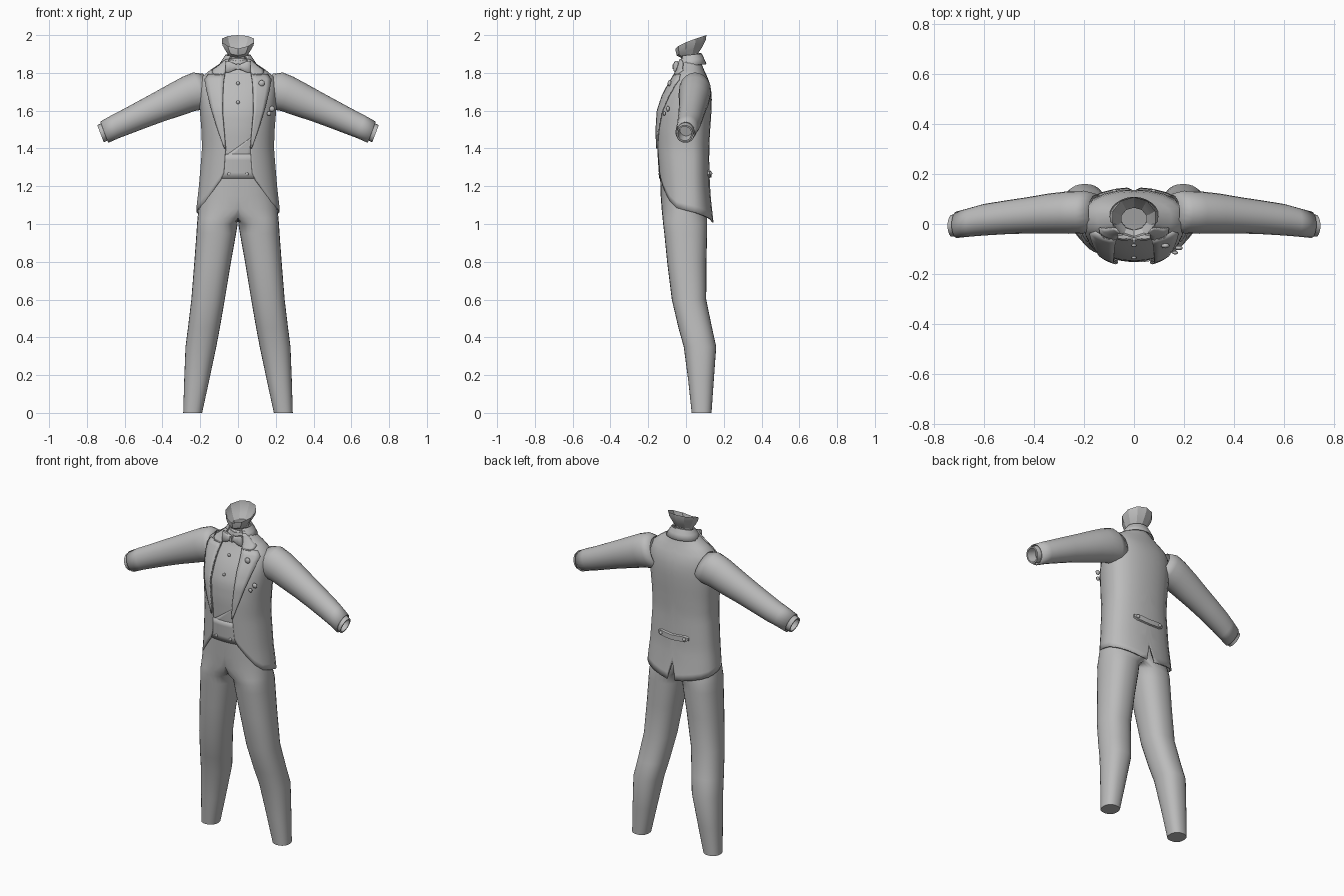
import bpy, bmesh, math
from mathutils import Vector, Matrix

if "Cube" in bpy.data.objects:
    bpy.data.objects.remove(bpy.data.objects["Cube"])

grey = bpy.data.materials.new("cloth_grey")
grey.diffuse_color = (0.5, 0.5, 0.5, 1)
grey.use_nodes = True
grey.node_tree.nodes["Principled BSDF"].inputs["Base Color"].default_value = grey.diffuse_color


def lerp(table, t):
    """Piecewise linear lookup: rows of (key, values...)."""
    if t <= table[0][0]:
        return table[0][1:]
    for a, b in zip(table, table[1:]):
        if t <= b[0]:
            k = (t - a[0]) / (b[0] - a[0])
            return tuple(p + (q - p) * k for p, q in zip(a[1:], b[1:]))
    return table[-1][1:]


def finish(name, bm, mirror=False, thick=0, angle=50):
    bmesh.ops.remove_doubles(bm, verts=bm.verts, dist=0.0003)
    bmesh.ops.recalc_face_normals(bm, faces=bm.faces)
    me = bpy.data.meshes.new(name)
    bm.to_mesh(me)
    bm.free()
    ob = bpy.data.objects.new(name, me)
    bpy.context.collection.objects.link(ob)
    me.materials.append(grey)
    bpy.context.view_layer.objects.active = ob
    ob.select_set(True)
    bpy.ops.object.shade_smooth_by_angle(angle=math.radians(angle))
    ob.select_set(False)
    if mirror:
        m = ob.modifiers.new("mirror", 'MIRROR')
        m.use_mirror_merge = True
    if thick:
        s = ob.modifiers.new("thickness", 'SOLIDIFY')
        s.thickness, s.offset = thick, -1
    return ob


def grid(rows, closed=False, caps=()):
    """Skin a list of point rows."""
    bm = bmesh.new()
    vs = [[bm.verts.new(p) for p in r] for r in rows]
    n = len(rows[0])
    for a, b in zip(vs, vs[1:]):
        for i in range(n if closed else n - 1):
            j = (i + 1) % n
            bm.faces.new((a[i], a[j], b[j], b[i]))
    for c in caps:
        bm.faces.new(vs[c])
    return bm


def power(v, e):
    return math.copysign(abs(v) ** e, v)


# Torso sections: height, half width, front y, back y
TORSO = [(1.0, .228, -.13, .147), (1.1, .22, -.135, .135), (1.2, .208, -.143, .125),
         (1.4, .192, -.157, .122), (1.5, .195, -.162, .128), (1.6, .203, -.157, .135),
         (1.68, .207, -.128, .137), (1.74, .205, -.095, .128), (1.785, .19, -.066, .11),
         (1.82, .14, -.048, .093), (1.85, .095, -.042, .082), (1.88, .066, -.038, .074)]
# Front opening half width by height
EDGE = [(1.2, .08), (1.4, .066), (1.6, .083), (1.75, .078), (1.82, .065), (1.88, .046)]
N, CY = 2.3, .02


def torso(theta, z, off=0.0):
    """Point on the torso; theta 0 is the front, pi the back."""
    a, f, b = lerp(TORSO, z)
    s, c = power(math.sin(theta), 2 / N), power(math.cos(theta), 2 / N)
    return Vector(((a + off) * s, CY - (CY - f + off) * c if c > 0 else CY - (b - CY + off) * c, z))


def angle_at(x, z):
    return math.asin(min(1, (x / lerp(TORSO, z)[0]) ** (N / 2)))


def on_front(x, z, off=0.0):
    p = torso(angle_at(abs(x), z), z, off)
    return Vector((math.copysign(p.x, x), p.y, z))


# Jacket body: cutaway fronts, dipping back hem, centre vent
HEM = [(0, 1.27), (.03, 1.23), (.1, 1.18), (.2, 1.12), (.3, 1.085), (.5, 1.062),
       (.8, 1.03), (.97, 1.008), (1, 1.12)]
cols = [0, .015, .03, .06, .1, .15, .2, .25, .3, .4, .5, .6, .7, .8, .9, .97, 1]
rows = []
for i in range(25):
    row = []
    for f in cols:
        zb = lerp(HEM, f)[0]
        z = zb + (1.88 - zb) * i / 24
        t0 = angle_at(lerp(EDGE, z)[0], z)
        row.append(torso(t0 + (math.pi - t0) * f, z))
    rows.append(row)
finish("jacket_body", grid(rows), mirror=True, thick=.008)

# Lapels lying on the chest, and collar wings above the notch
LAPEL = [(1.4, .07), (1.5, .105), (1.6, .135), (1.7, .16), (1.77, .172), (1.795, .15)]
WING = [(1.79, .118), (1.812, .14), (1.83, .11), (1.87, .062)]
for name, tab, steps in (("lapels", LAPEL, 14), ("collar_wings", WING, 6)):
    rows = []
    for i in range(steps + 1):
        z = tab[0][0] + (tab[-1][0] - tab[0][0]) * i / steps
        e, w = lerp(EDGE, z)[0] - .003, lerp(tab, z)[0]
        rows.append([on_front(e + (w - e) * k / 4, z, .008) for k in range(5)])
    finish(name, grid(rows), mirror=True, thick=.008)

# Jacket collar round the neck
rows = []
for z, r, dy in ((1.835, .102, .0), (1.865, .083, .003), (1.89, .066, .005), (1.885, .056, .005)):
    rows.append([(r * math.sin(t), .022 + dy - r * .85 * math.cos(t), z + .012 * (1 - math.cos(t)) / 2)
                 for t in [.65 + (2 * math.pi - 1.3) * k / 20 for k in range(21)]])
finish("jacket_collar", grid(rows), thick=.004)

# Shirt front and waistband behind the opening
def front_panel(name, z0, z1, w, off, steps):
    rows = []
    for i in range(steps + 1):
        z = z0 + (z1 - z0) * i / steps
        ww = min(w, lerp(TORSO, z)[0] * .9)
        rows.append([on_front(ww * k / 6, z, off) for k in range(-6, 7)])
    return finish(name, grid(rows), thick=.006)


front_panel("shirt_front", 1.3, 1.875, .105, -.012, 18)
front_panel("waistband", 1.24, 1.37, .1, -.004, 4)

# Crossed waistcoat edges below the shirt
rows = []
for i in range(9):
    z = 1.36 + .1 * i / 8
    x1 = .08
    x0 = -.07 + .145 * i / 8
    rows.append([on_front(x0 + (x1 - x0) * k / 4, z, -.005) for k in range(5)])
finish("waistcoat_fold", grid(rows), thick=.005)


# Buttons and lapel ornaments
def button(name, x, z, r, off):
    bm = bmesh.new()
    bmesh.ops.create_uvsphere(bm, u_segments=10, v_segments=6, radius=r)
    bmesh.ops.transform(bm, matrix=Matrix.Translation(on_front(x, z, off)) @ Matrix.Diagonal((1, .6, 1, 1)), verts=bm.verts)
    finish(name, bm)


for k, (x, z) in enumerate(((0, 1.745), (0, 1.645), (-.048, 1.265), (.048, 1.265))):
    button(f"button_{k}", x, z, .01, -.006)
for k, (x, z, r) in enumerate(((.118, 1.745, .017), (.17, 1.61, .015), (.155, 1.585, .012))):
    button(f"ornament_{k}", x, z, r, .012)


# Trousers: leg sections height, inner x, outer x, front y, back y
LEGS = [(0, .19, .29, .03, .135), (.17, .153, .285, .012, .147), (.35, .115, .278, -.012, .16),
        (.45, .096, .265, -.04, .138), (.6, .07, .247, -.075, .107), (.8, .037, .231, -.1, .108),
        (.95, .01, .22, -.115, .112), (1.0, .002, .217, -.121, .112), (1.03, -.05, .214, -.124, .112),
        (1.08, -.16, .21, -.129, .112), (1.15, -.198, .2, -.134, .11), (1.28, -.18, .18, -.138, .1)]
rows = []
for z, x0, x1, y0, y1 in LEGS:
    ring = []
    for k in range(28):
        t = 2 * math.pi * k / 28
        ring.append((max(0, (x0 + x1) / 2 + (x1 - x0) / 2 * power(math.cos(t), .87)),
                     (y0 + y1) / 2 + (y1 - y0) / 2 * power(math.sin(t), .87), z))
    rows.append(ring)
bm = grid(rows, closed=True, caps=(0,))
inner = [f for f in bm.faces if all(v.co.x < 1e-4 for v in f.verts)]
bmesh.ops.delete(bm, geom=inner, context='FACES')
finish("trousers", bm, mirror=True)


# Sleeves and cuffs: rings across the arm axis (x, y, z, radius y, radius z)
def tube(name, secs, tilt, caps=(), thick=0):
    rows = []
    for x, y, z, ry, rz in secs:
        rows.append([(x - tilt * rz * math.sin(t) * -1, y + ry * math.cos(t), z + rz * math.sin(t))
                     for t in [2 * math.pi * k / 20 for k in range(20)]])
    finish(name, grid(rows, closed=True, caps=caps), mirror=True, thick=thick)


tube("sleeves", [(.15, .045, 1.71, .075, .085), (.2, .048, 1.706, .085, .096), (.26, .046, 1.689, .085, .09),
                 (.34, .042, 1.654, .08, .083), (.42, .035, 1.619, .073, .075), (.5, .028, 1.583, .068, .069),
                 (.6, .017, 1.537, .063, .062), (.65, .008, 1.515, .058, .059), (.708, -.003, 1.486, .053, .056)],
     .38, thick=.006)
tube("shirt_cuffs", [(.66, .004, 1.509, .048, .047), (.728, -.007, 1.478, .044, .045),
                     (.728, -.007, 1.478, .036, .037), (.68, .001, 1.5, .034, .034)], .38, caps=(3,))

# Shirt collar, neck and the open jaw shell
def ring_rows(secs, n=16):
    """Rings: centre y, half width, half depth, front z, back z."""
    return [[(a * math.sin(t), cy - b * math.cos(t),
              zf + (zb - zf) * ((1 - math.cos(t)) / 2) ** .7)
             for t in [2 * math.pi * k / n for k in range(n)]] for cy, a, b, zf, zb in secs]


finish("shirt_collar", grid(ring_rows([(.02, .07, .062, 1.83, 1.86), (.022, .062, .056, 1.862, 1.905),
                                       (.022, .056, .05, 1.862, 1.905)]), closed=True))
finish("neck_and_jaw", grid(ring_rows([(.022, .052, .045, 1.84, 1.87), (.02, .052, .045, 1.88, 1.905),
                                       (.018, .066, .067, 1.892, 1.935), (.025, .085, .08, 1.915, 1.975),
                                       (.026, .09, .082, 1.928, 2.0)], 10), closed=True, caps=(0,)), angle=25)

# Bow tie: two flared wings and a knot
rows = []
for x, h, d in ((0, .014, .01), (.015, .016, .012), (.045, .029, .015), (.064, .031, .011), (.067, .027, .006)):
    rows.append([(x, -.052 + d * sy, 1.832 + h * sz) for sy, sz in
                 ((-1, -.6), (-.5, -1), (.5, -1), (1, -.6), (1, .6), (.5, 1), (-.5, 1), (-1, .6))])
finish("bow_tie", grid(rows, closed=True, caps=(4,)), mirror=True)
bm = bmesh.new()
bmesh.ops.create_cube(bm, size=1, matrix=Matrix.Translation((0, -.054, 1.832)) @ Matrix.Diagonal((.024, .034, .036, 1)))
bmesh.ops.bevel(bm, geom=bm.edges[:], offset=.006, segments=2, affect='EDGES')
finish("bow_knot", bm)

# Half belt on the back with an end button each side
rows = []
for k in range(-8, 9):
    x = .1 * k / 8
    h = .02 * (1 - max(0, abs(k) - 6) * .25)
    y = torso(math.pi - angle_at(abs(x), 1.27), 1.27).y
    z = 1.27 - .008 * (1 - abs(x) / .1)
    rows.append([(x, y - .004, z - h), (x, y + .01, z - h * .75), (x, y + .01, z + h * .75), (x, y - .004, z + h)])
finish("back_half_belt", grid(rows, closed=True, caps=(0, 16)))
for s in (-1, 1):
    bm = bmesh.new()
    p = torso(math.pi - angle_at(.078, 1.27), 1.27)
    bmesh.ops.create_uvsphere(bm, u_segments=10, v_segments=6, radius=.01,
                              matrix=Matrix.Translation((s * p.x, p.y + .011, 1.268)))
    finish("back_button", bm)
